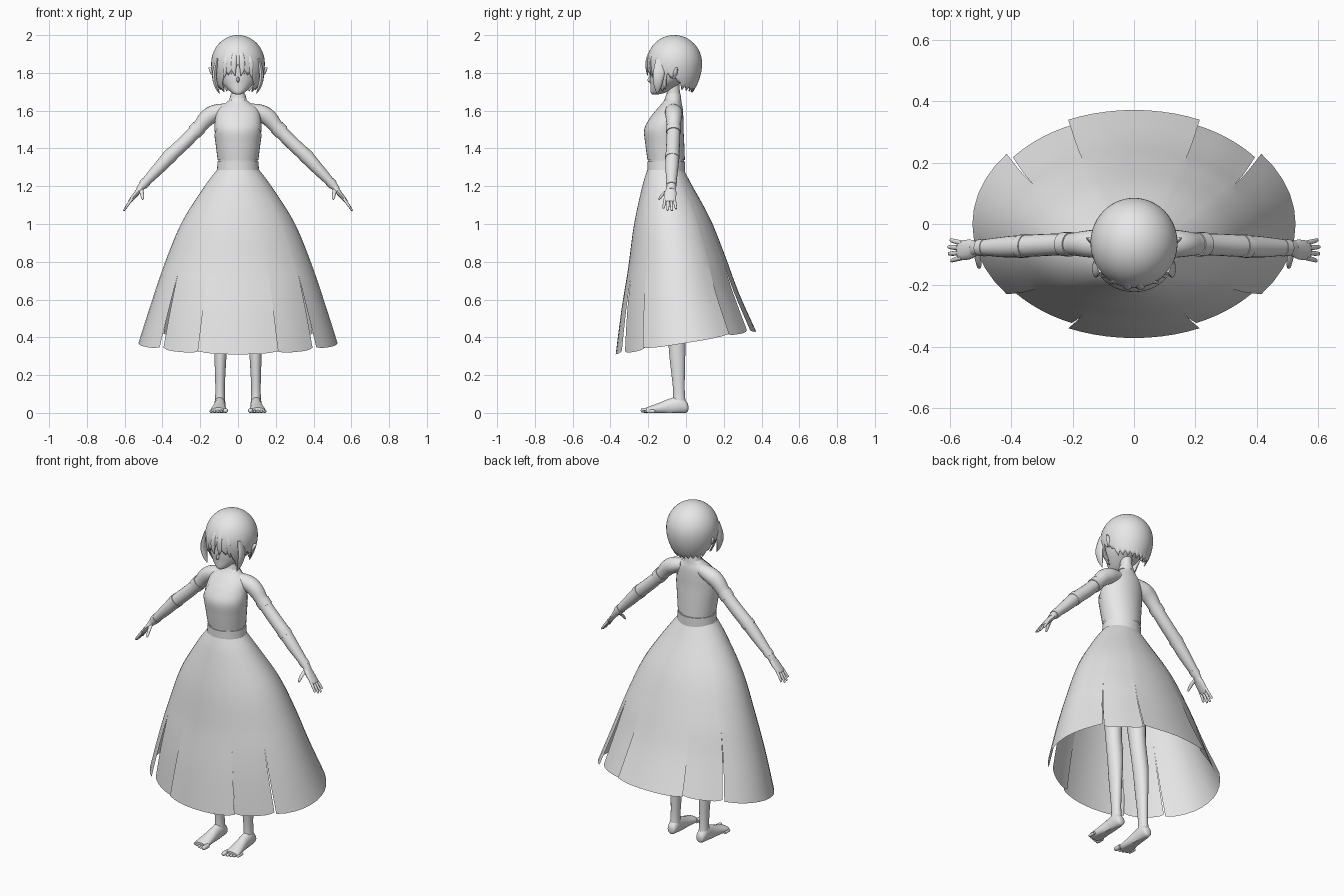
import bpy, bmesh, math
from mathutils import Vector

if "Cube" in bpy.data.objects:
    bpy.data.objects.remove(bpy.data.objects["Cube"])

grey = bpy.data.materials.new("plain_grey")
grey.use_nodes = True
COLOUR = (0.8, 0.8, 0.8, 1)
grey.diffuse_color = COLOUR
grey.node_tree.nodes["Principled BSDF"].inputs["Base Color"].default_value = COLOUR

X, Y, Z = Vector((1, 0, 0)), Vector((0, 1, 0)), Vector((0, 0, 1))


def finish(name, bm, mirror=False, thickness=0):
    """Turn a bmesh into a smooth shaded object."""
    bmesh.ops.remove_doubles(bm, verts=bm.verts, dist=0.00005)
    bmesh.ops.recalc_face_normals(bm, faces=bm.faces)
    mesh = bpy.data.meshes.new(name)
    bm.to_mesh(mesh)
    bm.free()
    mesh.materials.append(grey)
    obj = bpy.data.objects.new(name, mesh)
    bpy.context.collection.objects.link(obj)
    bpy.ops.object.select_all(action="DESELECT")
    obj.select_set(True)
    bpy.context.view_layer.objects.active = obj
    bpy.ops.object.shade_smooth_by_angle(angle=math.radians(45))
    if thickness:
        obj.modifiers.new("thickness", "SOLIDIFY").thickness = thickness
    if mirror:
        obj.modifiers.new("mirror", "MIRROR")
    return obj


def sample(keys, steps):
    """Smooth curve through tuples of any length."""
    out = []
    for i in range(len(keys) - 1):
        a, b, c, d = (keys[max(i - 1, 0)], keys[i], keys[i + 1], keys[min(i + 2, len(keys) - 1)])
        for s in range(steps):
            t = s / steps
            out.append([q + t / 2 * (r - p + t * (2 * p - 5 * q + 4 * r - w + t * (3 * (q - r) + w - p)))
                        for p, q, r, w in zip(a, b, c, d)])
    return out + [list(keys[-1])]


def grid(bm, rows, closed):
    """Skin rows of points with quads."""
    rows = [[bm.verts.new(p) for p in row] for row in rows]
    n = len(rows[0])
    for low, high in zip(rows, rows[1:]):
        for j in range(n if closed else n - 1):
            k = (j + 1) % n
            bm.faces.new((low[j], low[k], high[k], high[j]))
    return rows


def tube(bm, keys, side=X, axis=None, sides=20, steps=4, floor=None, caps=True):
    """Loft ellipses; each key is x, y, z, radius along side, other radius."""
    keys = sample(keys, steps)
    pts = [Vector(k[:3]) for k in keys]
    rows = []
    for i, k in enumerate(keys):
        along = axis or pts[min(i + 1, len(pts) - 1)] - pts[max(i - 1, 0)]
        up = along.cross(side).normalized()
        row = []
        for j in range(sides):
            a = math.tau * j / sides
            p = pts[i] + side * max(k[3], 0.001) * math.cos(a) + up * max(k[4], 0.001) * math.sin(a)
            if floor is not None:
                p.z = max(p.z, floor)
            row.append(p)
        rows.append(row)
    rows = grid(bm, rows, True)
    if caps:
        bm.faces.new(rows[0])
        bm.faces.new(rows[-1])


def part(name, tubes, mirror=False, **options):
    bm = bmesh.new()
    for keys in tubes:
        tube(bm, keys, **options)
    return finish(name, bm, mirror)


# Torso and neck
torso = [(0, -.105, 1.22, .10, .09), (0, -.105, 1.34, .104, .095), (0, -.112, 1.42, .114, .099),
         (0, -.117, 1.5, .124, .1), (0, -.103, 1.56, .12, .085), (0, -.085, 1.61, .105, .064),
         (0, -.073, 1.645, .06, .045), (0, -.066, 1.675, .035, .035), (0, -.07, 1.76, .033, .034)]
part("torso", [torso], axis=Z, sides=36, steps=6)

# Halter bodice: torso shell trimmed by two slanted armhole planes
bm = bmesh.new()
shell = [(x, y, z, a + .004, b + .004) for x, y, z, a, b in torso[1:-1]]
tube(bm, shell, axis=Z, sides=36, steps=6, caps=False)
for s in (-1, 1):
    bmesh.ops.bisect_plane(bm, geom=bm.verts[:] + bm.edges[:] + bm.faces[:],
                           plane_co=(.035 * s, 0, 1.655), plane_no=(s, 0, .5), clear_outer=True)
finish("bodice", bm)

part("waistband", [[(0, -.105, 1.275, .112, .1), (0, -.105, 1.33, .108, .1)]], axis=Z, sides=36)
part("collar", [[(0, -.068, 1.66, .046, .043), (0, -.067, 1.69, .037, .038)]], axis=Z)

# Skirt: eight overlapping panels, split near a slanted hem
profile = sample([(0, .113, -.205, -.01), (.09, .175, -.232, .03), (.3, .297, -.276, .128),
                  (.53, .385, -.306, .207), (.76, .457, -.342, .28), (1, .527, -.372, .372)], 5)
bounds = [-38, 38, 66, 114, 142, 218, 246, 294, 322]
bm = bmesh.new()
for n in range(8):
    start, end = bounds[n], bounds[n + 1]
    rows = []
    for t, rx, front, back in profile:
        tuck = 1 - (.05 * max(0, t - .6) / .4 if n % 2 else 0)
        row = []
        for j in range(11):
            u = j / 10
            a = math.radians(start + (end - start) * u)
            y = (front + back) / 2 + (back - front) / 2 * math.sin(a) * tuck
            hem = .37 + .06 * math.sin(a) + .012 * abs(2 * u - 1) ** 4
            row.append((rx * math.cos(a) * tuck, y, 1.285 + (hem - 1.285) * t))
        rows.append(row)
    grid(bm, rows, False)
finish("skirt", bm)

# Arms with sleeve cuffs
part("arms", [[(.06, -.07, 1.605, .04, .034), (.12, -.065, 1.588, .046, .044), (.165, -.065, 1.56, .042, .044),
               (.21, -.066, 1.507, .036, .036), (.28, -.068, 1.435, .036, .036), (.36, -.072, 1.36, .036, .036),
               (.42, -.075, 1.295, .034, .032), (.5, -.077, 1.21, .025, .022), (.525, -.08, 1.18, .024, .016)]],
     True, side=Y)
part("arm_cuffs", [[(.205, -.066, 1.513, .04, .041), (.232, -.066, 1.484, .039, .04)],
                   [(.352, -.072, 1.368, .039, .039), (.372, -.073, 1.348, .038, .038)],
                   [(.485, -.077, 1.226, .029, .027), (.505, -.077, 1.205, .027, .025)]],
     True, side=Y, steps=1)

# Hands: flat palm, four spread fingers and a thumb
hand = [[(.51, -.079, 1.195, .022, .017), (.535, -.083, 1.165, .032, .014), (.568, -.086, 1.125, .031, .01),
         (.574, -.086, 1.118, .024, .006)]]
for i, length in enumerate((.8, .97, 1, .85)):
    y = -.11 + .016 * i
    spread = (i - 1.5) * .006
    hand.append([(.56, y, 1.135, .008, .008), (.56 + .025 * length, y + spread / 2, 1.135 - .035 * length, .008, .007),
                 (.56 + .043 * length, y + spread, 1.135 - .062 * length, .006, .005),
                 (.56 + .045 * length, y + spread, 1.135 - .065 * length, .002, .002)])
hand.append([(.515, -.088, 1.185, .012, .012), (.508, -.12, 1.16, .01, .01),
             (.505, -.138, 1.136, .007, .007), (.505, -.143, 1.128, .002, .002)])
part("hands", hand, True, side=Y, sides=12)

# Legs and feet
part("legs", [[(.06, -.095, 1.24, .06, .08), (.072, -.09, 1.0, .068, .075), (.085, -.075, .65, .046, .05),
               (.09, -.052, .45, .042, .047), (.093, -.046, .3, .032, .042), (.095, -.038, .13, .025, .031),
               (.095, -.035, .05, .028, .034)]], True, axis=Z)
foot = bmesh.new()
tube(foot, [(.095, .012, .028, .01, .012), (.095, .004, .03, .024, .028), (.096, -.03, .042, .03, .046),
            (.097, -.085, .034, .031, .042), (.1, -.14, .024, .037, .03), (.103, -.19, .016, .042, .02),
            (.104, -.212, .014, .036, .014)], axis=-Y, floor=0)
for i in range(5):
    r = .013 if i == 0 else .0085
    x, y = .07 + .018 * i - (.004 if i == 0 else 0), -.222 + .007 * i
    tube(foot, [(x, y + .03, r, r, r), (x, y, r, r, r), (x, y - .014, r, r * .8, r * .8),
                (x, y - .018, r, .002, .002)], axis=-Y, sides=10, floor=0)
finish("feet", foot, True)

# Head with a small nose, ears and thin eye plates
part("head", [[(0, -.165, 1.685, .012, .012), (0, -.145, 1.698, .038, .042), (0, -.112, 1.74, .08, .077),
               (0, -.088, 1.78, .103, .104), (0, -.063, 1.85, .124, .128), (0, -.06, 1.93, .1, .105),
               (0, -.06, 1.975, .03, .03)]], axis=Z, sides=32)
part("nose", [[(0, -.18, 1.782, .006, .006), (0, -.196, 1.762, .008, .009), (0, -.186, 1.752, .004, .004)]], sides=8)
part("ears", [[(.105, -.06, 1.785, .022, .024), (.135, -.055, 1.812, .012, .018),
               (.156, -.045, 1.828, .001, .002)]], True, side=Y, sides=12)
part("eyelids", [[(.03, -.191, 1.797, .003, .003), (.05, -.184, 1.803, .003, .005),
                  (.072, -.17, 1.797, .003, .003)]], True, side=Y, sides=8)

# Hair: domed bob with a ragged hem, long at the temples and nape
HEM = [(0, 1.835), (12, 1.80), (35, 1.80), (48, 1.71), (64, 1.71), (74, 1.79),
       (95, 1.77), (110, 1.72), (180, 1.705)]


def hem_height(deg):
    for (a, low), (b, high) in zip(HEM, HEM[1:]):
        if deg <= b:
            return low + (high - low) * (deg - a) / (b - a)
    return HEM[-1][1]


bm = bmesh.new()
rows = []
COLS = 96
for r in range(25):
    t = .02 + .98 * r / 24
    row = []
    for j in range(COLS):
        deg = 360 * j / COLS
        a = math.radians(deg)
        hem = hem_height(min(deg, 360 - deg)) + .012 * (abs(j % 4 - 2) - 1)
        z = 2 - (2 - hem) * t * t
        h = (z - 1.85) / .15
        s = math.sqrt(max(0, 1 - h * h)) if h > 0 else 1 - .32 * h * h
        row.append((.142 * s * math.sin(a), -.062 - .147 * s * math.cos(a), z))
    rows.append(row)
bm.faces.new(grid(bm, rows, True)[0])
finish("hair", bm, thickness=.006)

# Loose locks at the temples and over the brow
part("hair_locks", [[(.11, -.13, 1.87, .01, .03), (.125, -.145, 1.79, .012, .03), (.115, -.15, 1.73, .01, .02),
                     (.098, -.152, 1.69, .002, .002)],
                    [(.012, -.17, 1.945, .004, .004), (.02, -.203, 1.88, .014, .007),
                     (.022, -.207, 1.82, .012, .006), (.016, -.203, 1.785, .002, .002)],
                    [(.04, -.165, 1.94, .004, .004), (.062, -.188, 1.87, .016, .007),
                     (.068, -.185, 1.81, .012, .006), (.074, -.178, 1.775, .002, .002)]],
     True, sides=12)
